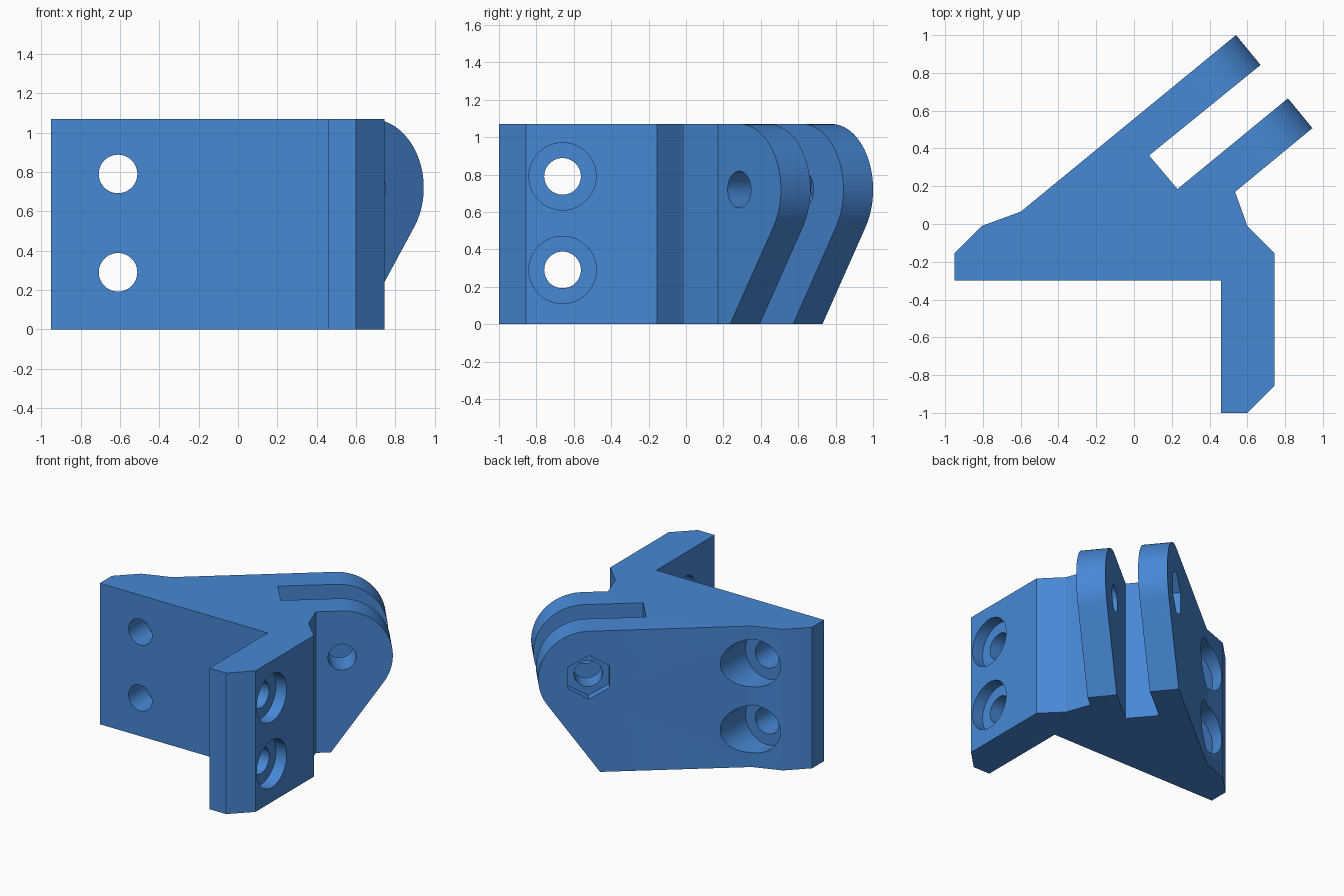
import bpy, bmesh, math
from mathutils import Vector

if "Cube" in bpy.data.objects:
    bpy.data.objects.remove(bpy.data.objects["Cube"])

X, Y, Z = Vector((1, 0, 0)), Vector((0, 1, 0)), Vector((0, 0, 1))
ANGLE = math.radians(39.36)                                   # direction of the hinge arms
ALONG = Vector((math.cos(ANGLE), math.sin(ANGLE), 0))
ACROSS = Vector((math.sin(ANGLE), -math.cos(ANGLE), 0))
HEIGHT, PIVOT_Z, ARM_R = 1.07, 0.72, 0.35
ARM_END = 1.052
PIVOT = ALONG * (ARM_END - ARM_R) + Z * PIVOT_Z


def prism(name, pts, u, v, w, a, b, origin=Vector((0, 0, 0))):
    """Extrude a 2D profile in the u, v plane from a to b along w."""
    bm = bmesh.new()
    rings = [[bm.verts.new(origin + u * p + v * q + w * d) for p, q in pts] for d in (a, b)]
    n = len(pts)
    bm.faces.new(rings[0])
    bm.faces.new(rings[1])
    for i in range(n):
        j = (i + 1) % n
        bm.faces.new((rings[0][i], rings[0][j], rings[1][j], rings[1][i]))
    bmesh.ops.recalc_face_normals(bm, faces=bm.faces[:])
    mesh = bpy.data.meshes.new(name)
    bm.to_mesh(mesh)
    bm.free()
    ob = bpy.data.objects.new(name, mesh)
    bpy.context.collection.objects.link(ob)
    return ob


def circle(r, n=48):
    return [(r * math.cos(math.pi / 2 + math.tau * i / n),
             r * math.sin(math.pi / 2 + math.tau * i / n)) for i in range(n)]


def cut(target, tool, operation='DIFFERENCE'):
    tool.hide_render = True
    bpy.context.view_layer.objects.active = target
    mod = target.modifiers.new("cut", 'BOOLEAN')
    mod.operation, mod.solver, mod.object = operation, 'EXACT', tool
    bpy.ops.object.modifier_apply(modifier=mod.name)
    bpy.data.objects.remove(tool)


# Plan outline: two mounting flanges and a forked hinge
plan = [(-0.95, -0.3), (0.46, -0.3), (0.46, -1), (0.6, -1), (0.745, -0.855),
        (0.745, -0.155), (0.6, -0.01), (0.535, 0.17), (0.945, 0.508), (0.815, 0.665),
        (0.23, 0.185), (0.08, 0.363), (0.67, 0.842), (0.54, 1.0),
        (-0.6, 0.065), (-0.805, -0.01), (-0.95, -0.155)]
bracket = prism("hinge_bracket", plan, X, Y, Z, -0.2, HEIGHT + 0.2)

# Side outline: rounded arm tips with a sloping underside
low = math.radians(-35)
arc = []
for i in range(33):
    t = low + (math.pi / 2 - low) * i / 32
    arc.append((ARM_END - ARM_R + ARM_R * math.cos(t), PIVOT_Z + ARM_R * math.sin(t)))
foot = arc[0][0] + arc[0][1] * math.tan(low)
side = [(-3, 0), (foot, 0)] + arc + [(-3, HEIGHT)]
cut(bracket, prism("side_outline", side, ALONG, Z, ACROSS, -3, 3), 'INTERSECT')

# Hinge pin hole and hexagonal nut recess
cut(bracket, prism("pin_hole", circle(0.098), ALONG, Z, ACROSS, -1, 0.6, PIVOT))
cut(bracket, prism("nut_recess", circle(0.165, 6), ALONG, Z, ACROSS, -1, -0.37, PIVOT))

# Counterbored screw holes, two in each flange
for z in (0.29, 0.79):
    back, right = Vector((-0.61, 0, z)), Vector((0, -0.66, z))
    cut(bracket, prism("screw_hole", circle(0.098), X, Z, Y, -0.6, 0.6, back))
    cut(bracket, prism("counterbore", circle(0.18), X, Z, Y, -0.1, 0.6, back))
    cut(bracket, prism("screw_hole", circle(0.098), Y, Z, X, 0.2, 1.2, right))
    cut(bracket, prism("counterbore", circle(0.18), Y, Z, X, 0.655, 1.2, right))

# Single blue finish, smooth curves with sharp edges
blue = bpy.data.materials.new("blue")
blue.diffuse_color = (0.063, 0.246, 0.665, 1)
blue.use_nodes = True
blue.node_tree.nodes["Principled BSDF"].inputs["Base Color"].default_value = blue.diffuse_color
bracket.data.materials.clear()
bracket.data.materials.append(blue)
bpy.context.view_layer.objects.active = bracket
bracket.select_set(True)
bpy.ops.object.shade_smooth_by_angle(angle=math.radians(25))
